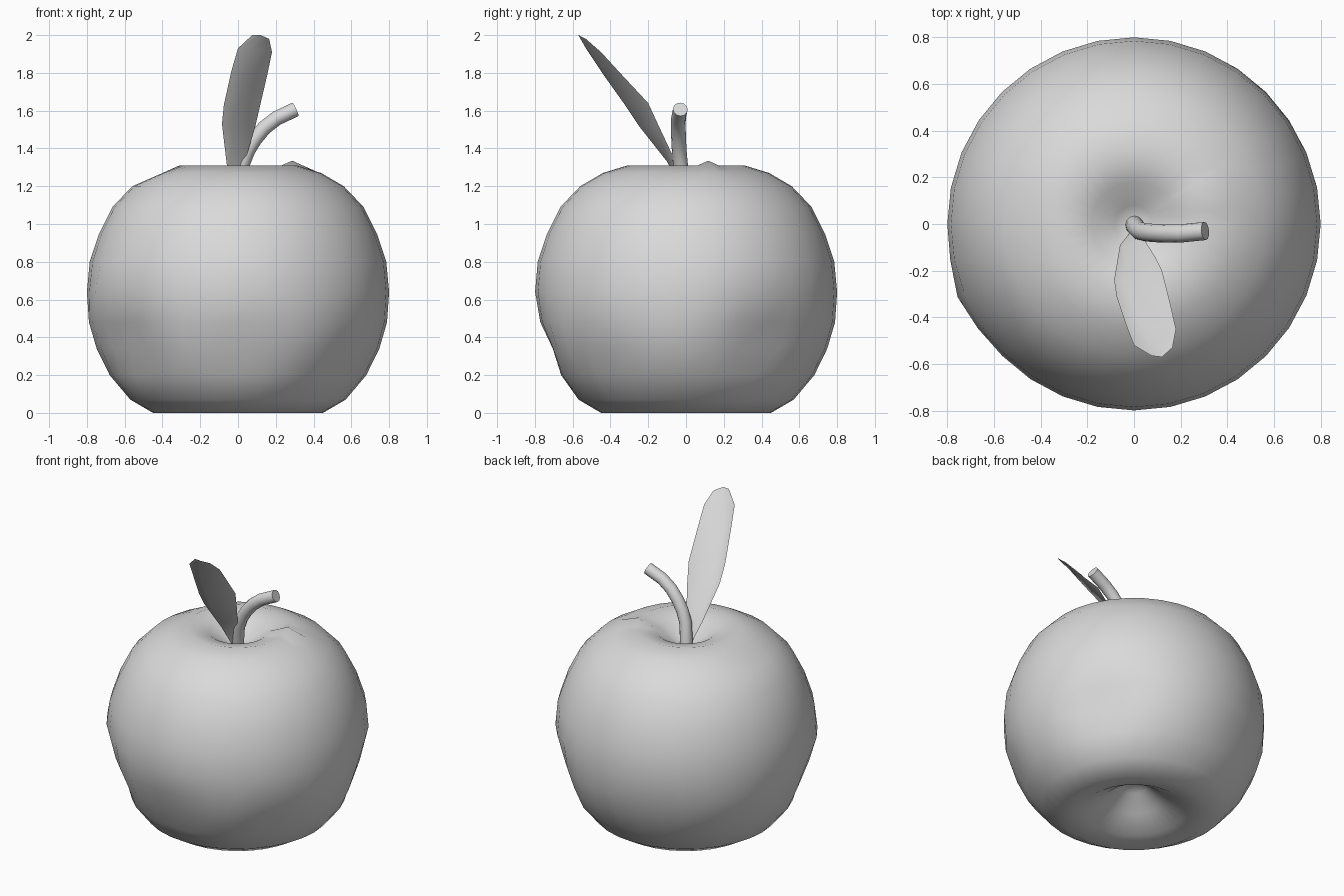
import bpy
import bmesh
import math
from mathutils import Vector

SEGMENTS = 32

default = bpy.data.objects.get("Cube")
if default:
    bpy.data.objects.remove(default, do_unlink=True)


def make_material(name, colour):
    mat = bpy.data.materials.new(name)
    mat.use_nodes = True
    mat.diffuse_color = colour
    mat.node_tree.nodes["Principled BSDF"].inputs["Base Color"].default_value = colour
    return mat


grey = make_material("light grey", (0.7, 0.7, 0.7, 1))


def finish(bm, name, angle):
    """Turn a bmesh into a smooth shaded object."""
    mesh = bpy.data.meshes.new(name)
    bm.to_mesh(mesh)
    bm.free()
    obj = bpy.data.objects.new(name, mesh)
    bpy.context.collection.objects.link(obj)
    mesh.materials.append(grey)
    bpy.ops.object.select_all(action="DESELECT")
    obj.select_set(True)
    bpy.context.view_layer.objects.active = obj
    bpy.ops.object.shade_smooth_by_angle(angle=math.radians(angle))
    return obj


def bridge(bm, lower, upper, closed=True):
    """Join two rows of vertices with quads."""
    count = len(lower)
    for i in range(count if closed else count - 1):
        j = (i + 1) % count
        bm.faces.new((lower[i], lower[j], upper[j], upper[i]))


def fan(bm, ring, point, flip):
    """Close a ring to a single point."""
    tip = bm.verts.new(point)
    for i, vert in enumerate(ring):
        after = ring[(i + 1) % len(ring)]
        bm.faces.new((after, vert, tip) if flip else (vert, after, tip))


# Fruit: turned profile with a hollow at each end and a few soft dents
profile = [(0.08, 0.19), (0.18, 0.1), (0.31, 0.025), (0.45, 0), (0.57, 0.07),
           (0.68, 0.2), (0.75, 0.34), (0.79, 0.48), (0.8, 0.64), (0.785, 0.8),
           (0.735, 0.95), (0.665, 1.09), (0.56, 1.2), (0.44, 1.27), (0.31, 1.31),
           (0.18, 1.275), (0.08, 1.205)]

# direction in degrees, height, angular width, reach up, reach down, depth
dents = [(218, 0.36, 20, 0.14, 0.15, 0.07), (35, 0.4, 18, 0.11, 0.18, 0.075),
         (270, 0.33, 20, 0.16, 0.14, 0.045), (322, 0.3, 12, 0.12, 0.14, 0.035),
         (108, 0.36, 12, 0.12, 0.12, 0.02), (180, 1.26, 24, 0.03, 0.03, 0.045),
         (204, 0.66, 9, 0.08, 0.06, -0.022)]


def dent_depth(angle, height):
    total = 0
    for direction, centre, spread, up, down, depth in dents:
        turn = (angle - direction + 180) % 360 - 180
        reach = up if height > centre else down
        total += depth * math.exp(-(turn / spread) ** 2 - ((height - centre) / reach) ** 2)
    return total


bm = bmesh.new()
rings = []
for radius, height in profile:
    ring = []
    for i in range(SEGMENTS):
        angle = 360 * i / SEGMENTS
        r = radius - (dent_depth(angle, height) if radius > 0.4 else 0)
        a = math.radians(angle)
        ring.append(bm.verts.new((r * math.cos(a), r * math.sin(a), height)))
    rings.append(ring)
for lower, upper in zip(rings, rings[1:]):
    bridge(bm, lower, upper)
fan(bm, rings[0], (0, 0, 0.22), True)
fan(bm, rings[-1], (0, 0, 1.17), False)
rings[-3][2].co.z += 0.025  # small nub on the shoulder
finish(bm, "fruit", 80)

# Stem: round tube swept along a bent path
path = [Vector(p) for p in ((0, 0, 1.15), (0.005, -0.01, 1.22), (0.025, -0.03, 1.32),
                            (0.053, -0.036, 1.39), (0.09, -0.039, 1.45),
                            (0.14, -0.041, 1.51), (0.205, -0.04, 1.56),
                            (0.305, -0.03, 1.607))]
bm = bmesh.new()
rows = []
for i, point in enumerate(path):
    along = (path[min(i + 1, len(path) - 1)] - path[max(i - 1, 0)]).normalized()
    side = Vector((0, 1, 0)).cross(along).normalized()
    other = along.cross(side)
    row = []
    for k in range(12):
        a = math.tau * k / 12
        row.append(bm.verts.new(point + (side * math.cos(a) + other * math.sin(a)) * 0.039))
    rows.append(row)
for lower, upper in zip(rows, rows[1:]):
    bridge(bm, lower, upper)
bm.faces.new(rows[-1])
bm.faces.new(list(reversed(rows[0])))
finish(bm, "stem", 40)

# Leaf: folded sheet, each row is left edge, midrib, right edge
leaf_rows = [((-0.02, -0.04, 1.2), (-0.01, -0.04, 1.2), (0, -0.03, 1.2)),
             ((-0.06, -0.09, 1.32), (-0.045, -0.1, 1.33), (0.04, -0.06, 1.34)),
             ((-0.085, -0.24, 1.53), (-0.03, -0.25, 1.52), (0.09, -0.14, 1.51)),
             ((-0.075, -0.31, 1.63), (0, -0.33, 1.64), (0.12, -0.2, 1.64)),
             ((-0.035, -0.43, 1.81), (0.03, -0.43, 1.78), (0.155, -0.34, 1.79)),
             ((0, -0.52, 1.93), (0.07, -0.53, 1.93), (0.18, -0.45, 1.91)),
             ((0.075, -0.565, 2), (0.12, -0.57, 2), (0.165, -0.53, 1.98))]
bm = bmesh.new()
rows = [[bm.verts.new(p) for p in row] for row in leaf_rows]
for lower, upper in zip(rows, rows[1:]):
    bridge(bm, lower, upper, closed=False)
bmesh.ops.reverse_faces(bm, faces=bm.faces[:])
finish(bm, "leaf", 60)
